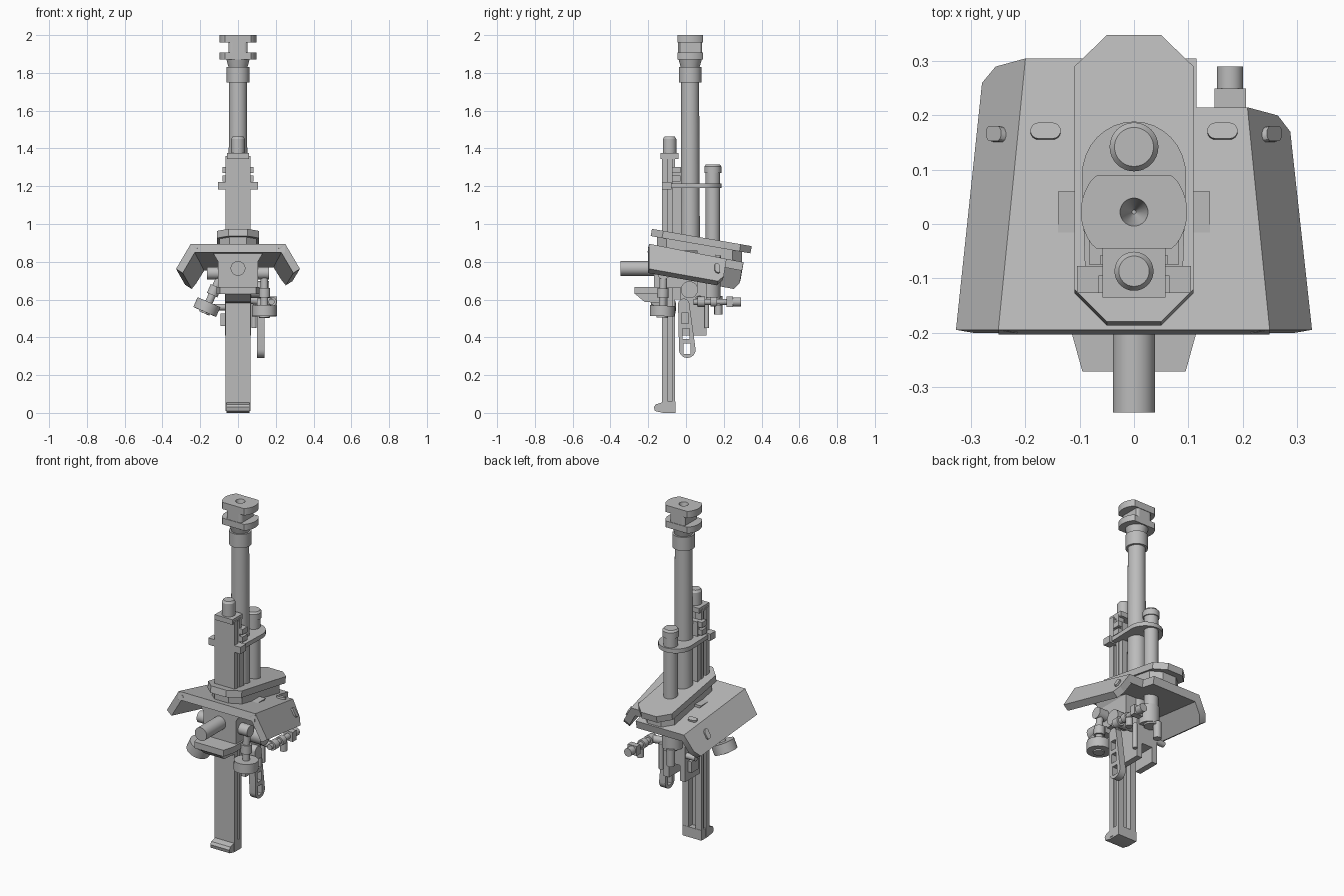
import bpy
import bmesh
from math import cos, sin, pi, sqrt
from mathutils import Vector

cube = bpy.data.objects.get("Cube")
if cube:
    bpy.data.objects.remove(cube, do_unlink=True)

gray = bpy.data.materials.new("plain gray")
gray.use_nodes = True
gray.diffuse_color = (0.5, 0.5, 0.5, 1)
gray.node_tree.nodes["Principled BSDF"].inputs["Base Color"].default_value = (0.5, 0.5, 0.5, 1)
parts = []


def slab(name, points, offset):
    """Closed solid: a planar outline extruded along an offset."""
    bm = bmesh.new()
    offset = Vector(offset)
    low = [bm.verts.new(p) for p in points]
    top = [bm.verts.new(Vector(p) + offset) for p in points]
    bm.faces.new(low)
    bm.faces.new(top)
    for i in range(len(low)):
        j = (i + 1) % len(low)
        bm.faces.new((low[i], low[j], top[j], top[i]))
    bmesh.ops.recalc_face_normals(bm, faces=bm.faces)
    mesh = bpy.data.meshes.new(name)
    bm.to_mesh(mesh)
    bm.free()
    ob = bpy.data.objects.new(name, mesh)
    mesh.materials.append(gray)
    bpy.context.collection.objects.link(ob)
    parts.append(ob)
    return ob


def box(name, x0, x1, y0, y1, z0, z1):
    return slab(name, [(x0, y0, z0), (x1, y0, z0), (x1, y1, z0), (x0, y1, z0)], (0, 0, z1 - z0))


def plan(name, pts, z0, z1):
    return slab(name, [(x, y, z0) for x, y in pts], (0, 0, z1 - z0))


def side(name, pts, x0, x1):
    return slab(name, [(x0, y, z) for y, z in pts], (x1 - x0, 0, 0))


def front(name, pts, y0, y1):
    return slab(name, [(x, y0, z) for x, z in pts], (0, y1 - y0, 0))


def cyl(name, start, end, r, r_end=None):
    a, b = Vector(start), Vector(end)
    bm = bmesh.new()
    bmesh.ops.create_cone(bm, cap_ends=True, segments=32, radius1=r,
                          radius2=r if r_end is None else r_end, depth=(b - a).length)
    turn = (b - a).to_track_quat('Z', 'Y').to_matrix().to_4x4()
    turn.translation = (a + b) / 2
    bm.transform(turn)
    mesh = bpy.data.meshes.new(name)
    bm.to_mesh(mesh)
    bm.free()
    ob = bpy.data.objects.new(name, mesh)
    mesh.materials.append(gray)
    bpy.context.collection.objects.link(ob)
    parts.append(ob)
    return ob


def post(name, x, y, z0, z1, r, r_end=None):
    return cyl(name, (x, y, z0), (x, y, z1), r, r_end)


def arc(cx, cy, r, a0, a1, n=12):
    return [(cx + r * cos(a0 + (a1 - a0) * i / n), cy + r * sin(a0 + (a1 - a0) * i / n))
            for i in range(n + 1)]


def cut(targets, cutter):
    parts.remove(cutter)
    cutter.hide_render = True
    for ob in targets:
        mod = ob.modifiers.new("cut", 'BOOLEAN')
        mod.operation = 'DIFFERENCE'
        mod.solver = 'EXACT'
        mod.object = cutter
        bpy.context.view_layer.objects.active = ob
        bpy.ops.object.modifier_apply(modifier=mod.name)
    bpy.data.objects.remove(cutter, do_unlink=True)


# Barrel and muzzle brake
BY = 0.022
post("barrel", 0, BY, 0.6, 1.8, 0.053, 0.047)
post("muzzle_collar", 0, BY, 1.75, 1.83, 0.06)
post("muzzle_taper", 0, BY, 1.82, 1.88, 0.047, 0.064)


def flat_disc(name, z0, z1, r, hx, hy):
    pts = [(max(-hx, min(hx, x)), BY + max(-hy, min(hy, y)))
           for x, y in arc(0, 0, r, 0, 2 * pi * 47 / 48, 47)]
    return plan(name, pts, z0, z1)


neck = flat_disc("muzzle_neck", 1.87, 1.97, 0.075, 0.05, 0.064)
lip = flat_disc("muzzle_front_flange", 1.96, 2.0, 0.098, 0.1, 0.067)
flat_disc("muzzle_rear_flange", 1.87, 1.907, 0.098, 0.1, 0.067)
cut([neck, lip], post("bore", 0, BY, 1.9, 2.001, 0.002, 0.026))

# Slide rail with channelled back, foot and top rod
half = [(0.065, -0.127), (0.065, -0.095), (0.052, -0.095), (0.052, -0.075),
        (0.062, -0.075), (0.062, -0.057), (0.022, -0.057), (0.022, -0.09)]
plan("slide_rail", half + [(-x, y) for x, y in reversed(half)], 0.01, 1.36)
side("rail_foot", [(-0.055, 0), (-0.055, 0.06), (-0.11, 0.06), (-0.16, 0.045),
                   (-0.17, 0.03), (-0.165, 0.01), (-0.12, 0)], -0.062, 0.062)
box("rail_cap", -0.058, 0.058, -0.135, -0.04, 1.345, 1.375)
post("rail_rod", 0, -0.087, 1.37, 1.45, 0.036)
post("rail_rod_tip", 0, -0.087, 1.45, 1.462, 0.036, 0.028)
box("cradle_plate", -0.058, 0.058, -0.058, -0.025, 0.6, 1.3)

# Recoil cylinder and the strap holding it
post("recoil_cylinder", 0, 0.142, 0.6, 1.28, 0.039)
post("recoil_cap", 0, 0.142, 1.27, 1.305, 0.045)
post("recoil_cap_tip", 0, 0.142, 1.305, 1.316, 0.045, 0.036)
post("recoil_base", 0, 0.125, 0.61, 0.72, 0.057)
post("recoil_drain", -0.02, 0.17, 0.52, 0.62, 0.022)
strap = [(x, 0.09 + y * 1.03) for x, y in arc(0, 0, 0.096, 0, pi, 16)]
plan("cylinder_strap", strap + [(-0.09, -0.09), (0.09, -0.09)], 1.19, 1.215)
box("strap_bracket", -0.105, 0.105, -0.127, -0.077, 1.182, 1.222)
for s in (-1, 1):
    for z in (1.225, 1.27):
        box("strap_lug", s * 0.05, s * 0.083, -0.075, -0.03, z, z + 0.032)


# Sloping shield
def top_z(y):
    return 0.857 - 0.195 * y


def wing_z(x, y):
    return top_z(y) - 1.7 * (abs(x) - 0.25 + 0.1 * (y + 0.195))


roof = [(-0.25, -0.195), (0.25, -0.195), (0.209, 0.215), (0.115, 0.215),
        (0.115, 0.305), (-0.2, 0.305)]
slab("shield_roof", [(x, y, top_z(y)) for x, y in roof], (0, -0.009, -0.045))
wings = {"shield_right_wing": [(-0.25, -0.195), (-0.2, 0.305), (-0.255, 0.29), (-0.28, 0.26), (-0.328, -0.195)],
         "shield_left_wing": [(0.25, -0.195), (0.209, 0.215), (0.265, 0.2), (0.288, 0.17), (0.328, -0.195)]}
for name, pts in wings.items():
    s = 1 if pts[0][0] > 0 else -1
    slab(name, [(x, y, wing_z(x, y)) for x, y in pts], (-s * 0.035, -0.006, -0.022))


# Raised oval pads on the shield
def pad(name, center, u, v):
    u, v = Vector(u).normalized(), Vector(v).normalized()
    n = u.cross(v)
    n *= 1 if n.z > 0 else -1
    ring = arc(0.013, 0, 0.015, -pi / 2, pi / 2, 8) + arc(-0.013, 0, 0.015, pi / 2, 3 * pi / 2, 8)
    slab(name, [Vector(center) - n * 0.005 + u * a + v * b for a, b in ring], n * 0.016)


for s in (-1, 1):
    pad("roof_pad", (s * 0.163, 0.17, top_z(0.17)), (1, 0, 0), (0, 1, -0.195))
    pad("wing_pad", (s * 0.25, 0.165, wing_z(0.25, 0.165)), (s, 0, -1.7), (0, 1, -0.365))

# Hatch plate over the shield
hatch = [(-0.11, -0.12), (-0.05, -0.18), (0.05, -0.18), (0.11, -0.12),
         (0.11, 0.29), (0.05, 0.348), (-0.05, 0.348), (-0.11, 0.29)]
slab("hatch_plate", [(x, y, 0.943 - 0.173 * y) for x, y in hatch], (0, -0.007, -0.038))
slab("hatch_neck", [(x * 0.9, y * 0.85, 0.915 - 0.173 * y * 0.85) for x, y in hatch], (0, 0, -0.07))

# Receiver, front tube and wedge below the shield
front("receiver", [(-0.14, 0.86), (-0.105, 0.8), (-0.105, 0.66), (0.105, 0.66),
                   (0.105, 0.8), (0.14, 0.86)], -0.17, 0.06)
cyl("front_tube", (0, -0.347, 0.765), (0, -0.12, 0.765), 0.039)
plan("wedge_top", [(-0.095, -0.272), (0.095, -0.272), (0.115, -0.2), (0.115, -0.1), (-0.115, -0.1), (-0.115, -0.2)],
     0.63, 0.667)
side("wedge_keel", [(-0.272, 0.632), (-0.22, 0.588), (-0.12, 0.58), (-0.1, 0.632)], -0.065, 0.065)

# Breech housing with open end
front("breech", [(-0.07, 0.41), (-0.035, 0.41), (-0.035, 0.5), (0.035, 0.5), (0.035, 0.41),
                 (0.07, 0.41), (0.07, 0.7), (-0.07, 0.7)], -0.03, 0.108)
box("breech_side_plate", -0.093, -0.065, 0.01, 0.08, 0.46, 0.525)
cyl("breech_pin", (-0.13, 0.09, 0.56), (0, 0.09, 0.56), 0.017)
post("breech_lever", 0.085, 0.11, 0.45, 0.6, 0.013)

# Slotted elevation arm and pivot
outline = arc(-0.012, 0.575, 0.03, 0, pi) + arc(0.007, 0.335, 0.044, pi, 2 * pi)
arm = side("elevation_arm", outline, 0.1, 0.14)
for y, z in ((0.006, 0.34), (0.0, 0.42), (-0.006, 0.5)):
    cut([arm], box("slot", 0.09, 0.15, y - 0.019, y + 0.019, z - 0.028, z + 0.028))
cyl("arm_pivot", (0.05, 0.018, 0.652), (0.165, 0.018, 0.652), 0.045)

# Hand wheels on their shafts, with side trunnions
for name, s, hub, top in (("left", 1, (0.14, -0.125, 0.54), (0.14, -0.118, 0.76)),
                          ("right", -1, (-0.165, -0.12, 0.56), (-0.09, -0.118, 0.73))):
    hub, top = Vector(hub), Vector(top)
    d = (top - hub).normalized()
    cyl(name + "_wheel", hub - d * 0.028, hub + d * 0.028, 0.066)
    cyl(name + "_wheel_hub", hub - d * 0.036, hub, 0.03)
    cyl(name + "_wheel_shaft", hub, top, 0.02)
    cyl(name + "_shaft_collar", hub + d * 0.07, hub + d * 0.12, 0.03)
    cyl(name + "_trunnion", (s * 0.08, -0.118, 0.74), (s * 0.165, -0.118, 0.74), 0.033)

# Sight telescope
SX, SZ = 0.177, 0.588
for name, y0, y1, r in (("sight_tube", 0.04, 0.26, 0.016), ("sight_rear_collar", 0.06, 0.1, 0.027),
                        ("sight_mid_collar", 0.13, 0.165, 0.026), ("sight_eyepiece", 0.25, 0.29, 0.024)):
    cyl(name, (SX, y0, SZ), (SX, y1, SZ), r)
box("sight_block", SX - 0.029, SX + 0.029, 0.215, 0.25, SZ - 0.028, SZ + 0.028)
post("sight_knob", SX, 0.172, 0.52, 0.57, 0.02)
post("sight_knob_stem", SX, 0.172, 0.56, SZ, 0.012)
cyl("sight_bracket", (0.05, 0.07, 0.6), (SX, 0.07, SZ), 0.022)

# Smooth round surfaces, keep edges sharp
bpy.ops.object.select_all(action='DESELECT')
for ob in parts:
    ob.select_set(True)
bpy.context.view_layer.objects.active = parts[0]
bpy.ops.object.shade_smooth_by_angle(angle=pi / 6)
